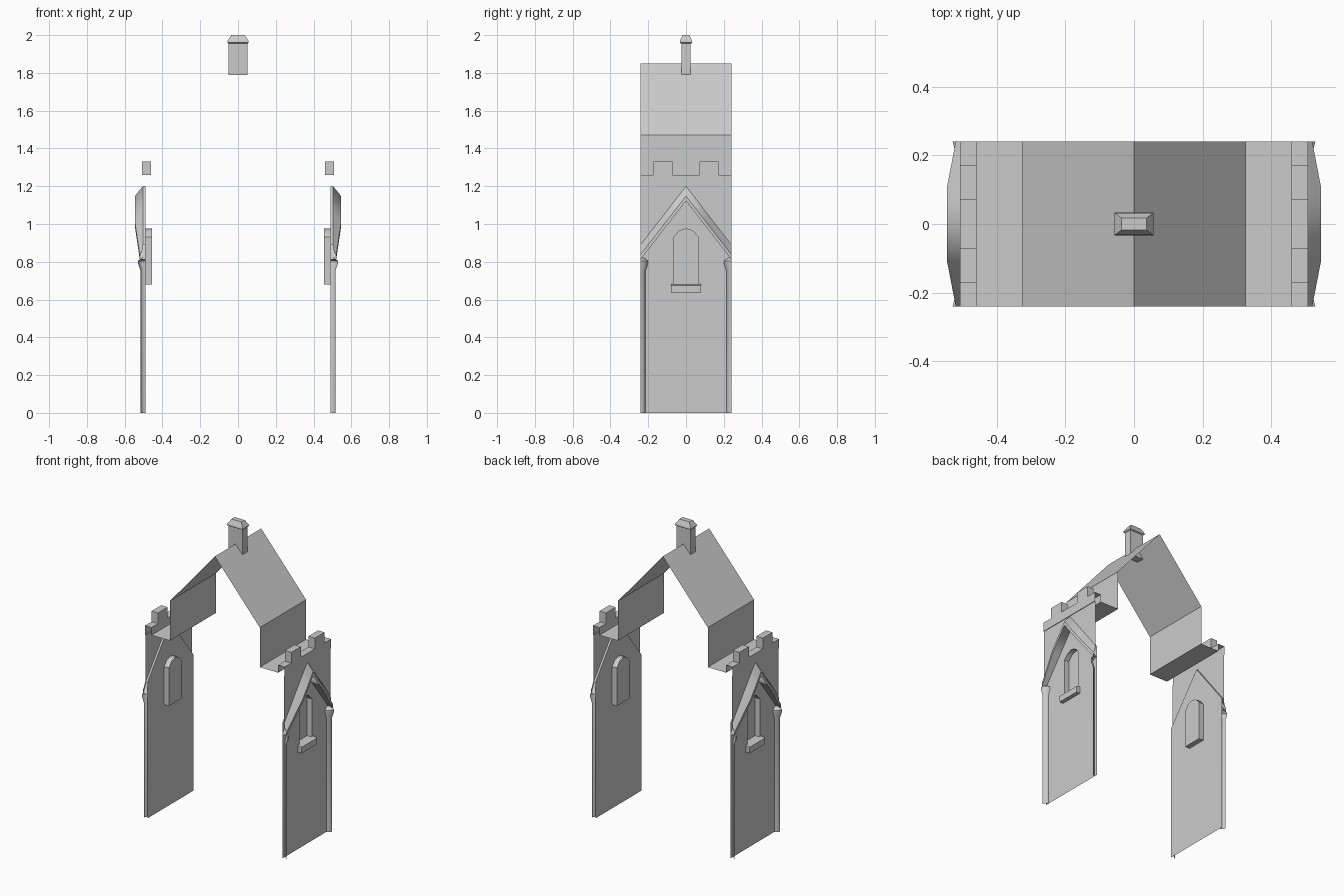
import bpy, math

if "Cube" in bpy.data.objects:
    bpy.data.objects.remove(bpy.data.objects["Cube"])

W_IN, W_OUT, END = 0.49, 0.503, 0.24   # recessed panel, upper wall, bay half-depth


def make(name, verts, faces, mirror=(True, True), smooth=None):
    me = bpy.data.meshes.new(name)
    me.from_pydata(verts, [], faces)
    ob = bpy.data.objects.new(name, me)
    bpy.context.collection.objects.link(ob)
    if any(mirror):
        m = ob.modifiers.new("Mirror", 'MIRROR')
        m.use_axis = (mirror[0], mirror[1], False)
        m.merge_threshold = 0.0005
    if smooth:
        bpy.ops.object.select_all(action='DESELECT')
        ob.select_set(True)
        bpy.context.view_layer.objects.active = ob
        bpy.ops.object.shade_smooth_by_angle(angle=math.radians(smooth))
    return ob


def loft(name, rings, closed=False, caps=False, **kw):
    """Skin equal-length rows of points."""
    n = len(rings[0])
    verts = [p for r in rings for p in r]
    faces = []
    for i in range(len(rings) - 1):
        for j in range(n if closed else n - 1):
            k = (j + 1) % n
            faces.append((i*n + j, i*n + k, (i+1)*n + k, (i+1)*n + j))
    if caps:
        faces += [tuple(range(n))[::-1], tuple(range((len(rings)-1)*n, len(rings)*n))]
    return make(name, verts, faces, **kw)


# All wall parts are one quarter, mirrored in x and y
# Gabled wall panel with window opening
arch = [(0, 0.975), (0.037, 0.962), (0.065, 0.93), (0.065, 0.68), (0, 0.68)]
outline = [(0, 0), (END, 0), (END, 0.89), (0, 1.2)] + arch
make("wall_panel", [(W_IN, y, z) for y, z in outline], [tuple(range(len(outline)))])

# Upper wall above the gable, and the step back to the panel
make("upper_wall", [(W_OUT, END, 0.89), (W_OUT, END, 1.2), (W_OUT, 0, 1.2),
                    (W_IN, END, 0.89), (W_IN, 0, 1.2)], [(0, 1, 2), (0, 2, 4, 3)])

# Window niche: reveal and back
n = len(arch)
niche = [(W_IN, y, z) for y, z in arch] + [(0.456, y, z) for y, z in arch]
make("window_niche", niche,
     [(i, i+1, n+i+1, n+i) for i in range(n-1)] + [tuple(range(n, 2*n))], smooth=40)

# Window sill
sill = [(W_IN, 0.635), (0.517, 0.635), (0.517, 0.675), (W_IN, 0.682)]
loft("window_sill", [[(x, y, z) for x, z in sill] for y in (0, 0.08)])
make("sill_end", [(x, 0.08, z) for x, z in sill], [(0, 1, 2, 3)])

# Gable moulding, thinning toward the eaves
rings = []
for y, xo in ((0, 0.545), (0.11, 0.545), (END, 0.52)):
    zt = 1.2 - 1.29 * y
    sec = [(W_OUT, zt), (xo - 0.012, zt - 0.035), (xo, zt - 0.052),
           (xo, zt - 0.078), (W_IN, zt - 0.078)]
    rings.append([(x, y, z) for x, z in sec])
loft("gable_moulding", rings, smooth=35)

# Corner half-columns with capitals
prof = [(0.025, 0), (0.025, 0.75), (0.039, 0.79), (0.039, 0.805), (0.015, 0.822)]
arc = [math.radians(a) for a in (0, 30, 60, 90)]
loft("corner_column", [[(W_IN + r*math.cos(a), END - r*math.sin(a), z) for a in arc]
                       for r, z in prof], smooth=40)

# Roof slope, clerestory, gutter and parapet as one folded sheet
roof = [(0, 1.85), (0.326, 1.47), (0.326, 1.21), (0.46, 1.21), (0.46, 1.26),
        (0.507, 1.26), (0.507, 1.2), (W_OUT, 1.2)]
loft("roof_and_parapet", [[(x, y, z) for x, z in roof] for y in (-END, END)],
     mirror=(True, False))

# Merlons
loft("merlon", [[(0.46, 0.072, z), (0.507, 0.072, z), (0.507, 0.172, z), (0.46, 0.172, z)]
                for z in (1.26, 1.33)], closed=True, caps=True)

# Chimney with flared cap
stack = [(0.05, 0.025, 1.79), (0.05, 0.025, 1.955), (0.057, 0.033, 1.96),
         (0.056, 0.032, 1.97), (0.036, 0.017, 2.0)]
loft("chimney", [[(-a, -b, z), (a, -b, z), (a, b, z), (-a, b, z)] for a, b, z in stack],
     closed=True, caps=True, mirror=(False, False))
